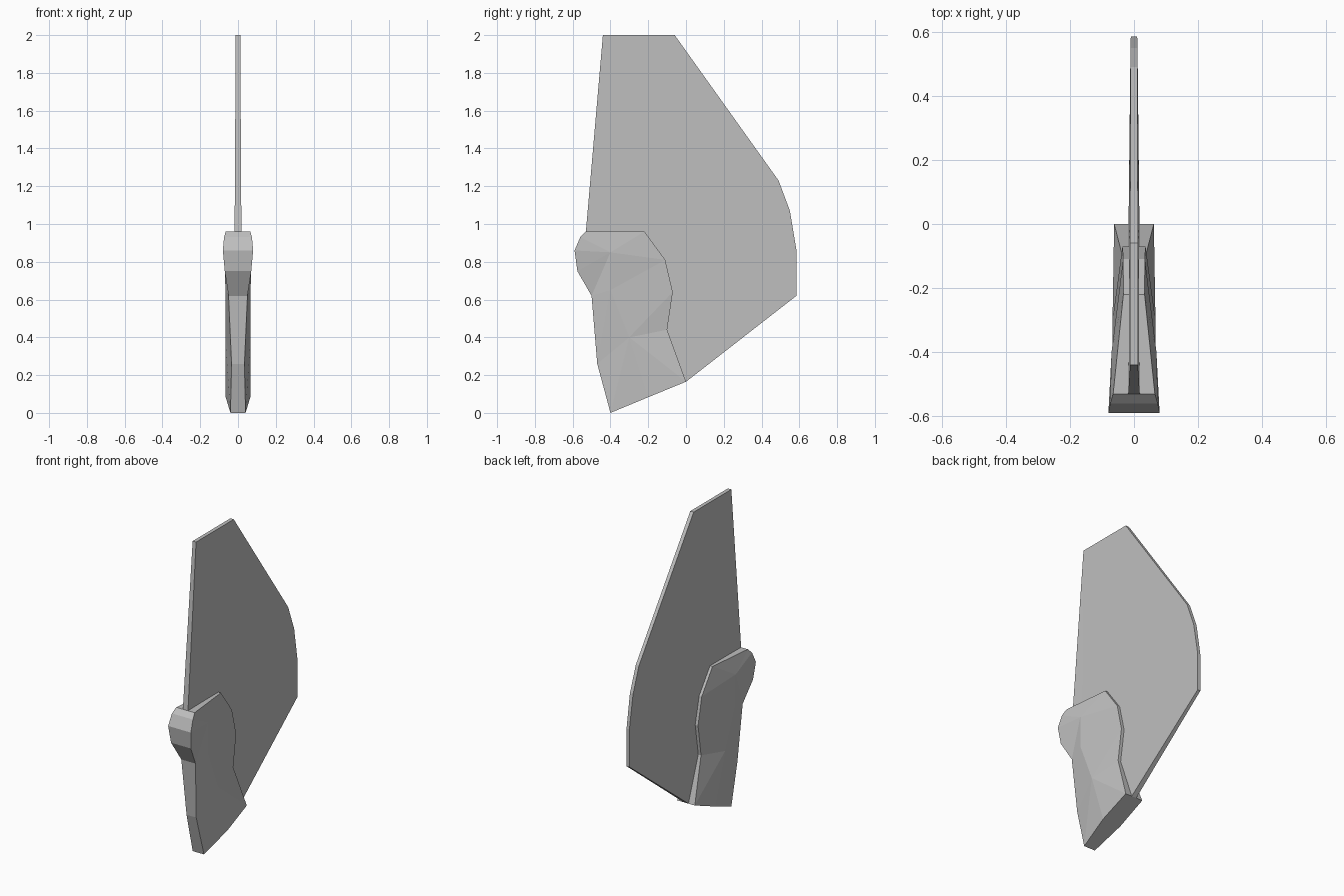
import bpy
import bmesh

cube = bpy.data.objects.get("Cube")
if cube:
    bpy.data.objects.remove(cube, do_unlink=True)

grey = bpy.data.materials.new("plain_grey")
grey.use_nodes = True
colour = (0.52, 0.52, 0.52, 1)
grey.diffuse_color = colour
grey.node_tree.nodes["Principled BSDF"].inputs["Base Color"].default_value = colour


def finish(name, bm):
    bmesh.ops.recalc_face_normals(bm, faces=bm.faces)
    mesh = bpy.data.meshes.new(name)
    bm.to_mesh(mesh)
    bm.free()
    mesh.materials.append(grey)
    obj = bpy.data.objects.new(name, mesh)
    bpy.context.collection.objects.link(obj)
    return obj


def add_side(bm, points, sign):
    return [bm.verts.new((sign * w, y, z)) for y, z, w in points]


def join_rims(bm, left, right):
    for i in range(len(left)):
        j = (i + 1) % len(left)
        bm.faces.new((left[i], left[j], right[j], right[i]))


# Thin blade: outline points as (y, z, half thickness)
blade = [(-.44, 2, .012), (-.06, 2, .012), (.49, 1.23, .011), (.55, 1.07, .011),
         (.585, .86, .01), (.585, .62, .01), (0, .165, .017),
         (-.3, .3, .018), (-.45, .62, .018), (-.53, .96, .018)]
bm = bmesh.new()
left, right = add_side(bm, blade, 1), add_side(bm, blade, -1)
bm.faces.new(left)
bm.faces.new(right)
join_rims(bm, left, right)
bmesh.ops.triangulate(bm, faces=[f for f in bm.faces if len(f.verts) > 4])
finish("blade", bm)

# Thick root: rim points as (y, z, half width) plus the ridge point each meets
rim = [(-.53, .96, .065, 0), (-.22, .96, .033, 0), (-.11, .81, .034, 0),
       (-.07, .64, .036, 1), (-.10, .44, .036, 2), (0, .165, .062, 2),
       (-.2, .083, .065, 2), (-.4, 0, .04, 2), (-.47, .26, .034, 2),
       (-.5, .62, .05, 1), (-.575, .75, .07, 0), (-.59, .86, .08, 0),
       (-.56, .93, .074, 0)]
ridge = [(-.4, .85, .07), (-.4, .65, .067), (-.3, .4, .067)]
bm = bmesh.new()
sides = []
for sign in (1, -1):
    edge = add_side(bm, [p[:3] for p in rim], sign)
    crest = add_side(bm, ridge, sign)
    for i in range(len(rim)):
        j = (i + 1) % len(rim)
        a, b = rim[i][3], rim[j][3]
        bm.faces.new((edge[i], edge[j], crest[b]))
        if a != b:
            bm.faces.new((edge[i], crest[b], crest[a]))
    sides.append(edge)
join_rims(bm, *sides)
finish("root", bm)
